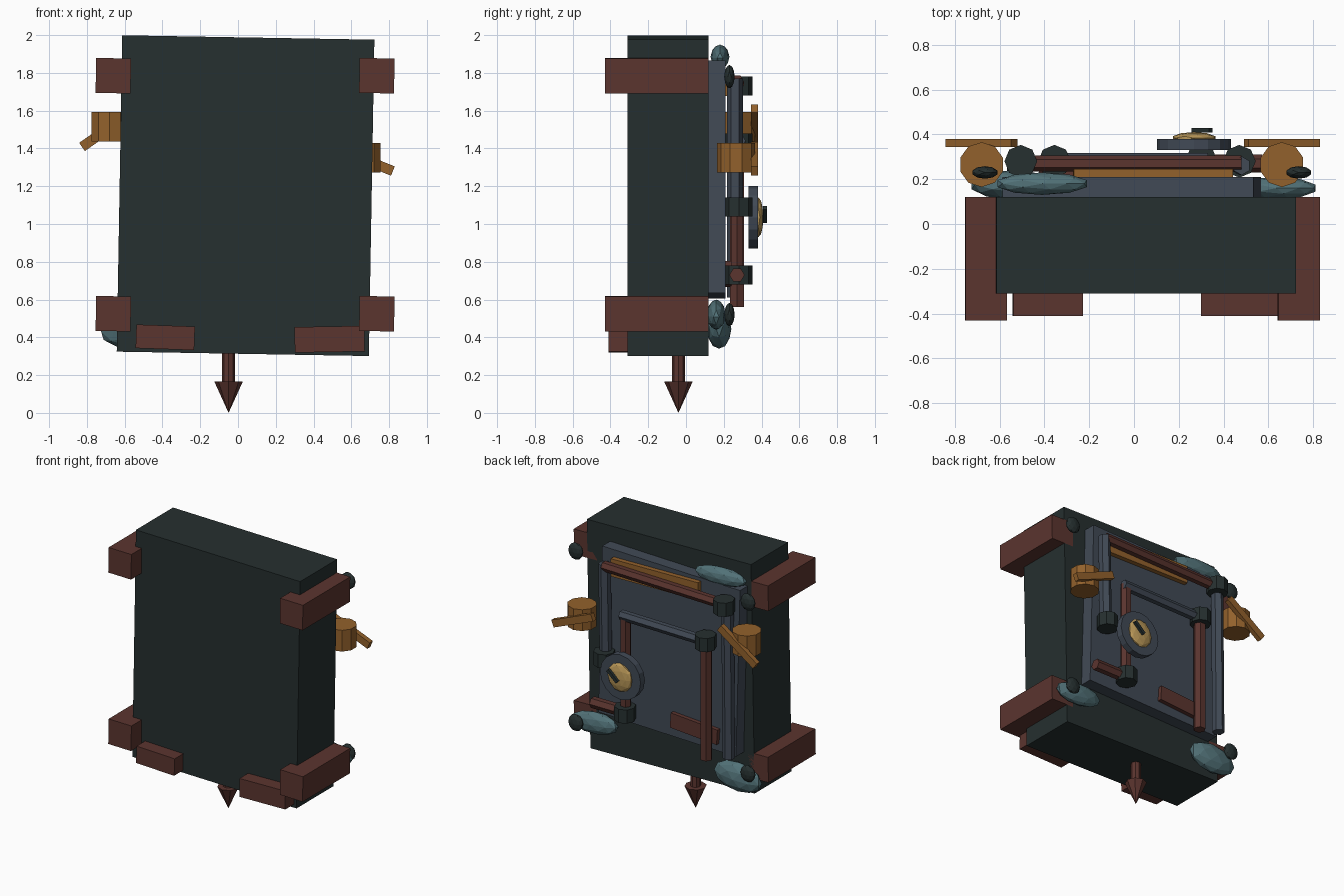
import bpy, bmesh, math
from mathutils import Vector, Matrix

cube = bpy.data.objects.get("Cube")
if cube:
    bpy.data.objects.remove(cube, do_unlink=True)


def material(name, rgb):
    m = bpy.data.materials.new(name)
    m.use_nodes = True
    color = (*rgb, 1)
    m.diffuse_color = color
    bsdf = next(n for n in m.node_tree.nodes if n.type == 'BSDF_PRINCIPLED')
    bsdf.inputs["Base Color"].default_value = color
    return m


DARK = material("dark_iron", (.019, .029, .029))
BROWN = material("rust_brown", (.105, .035, .028))
SLATE = material("slate_metal", (.053, .068, .092))
AMBER = material("amber_copper", (.29, .12, .025))
BRASS = material("pale_brass", (.50, .32, .10))
TEAL = material("teal_patina", (.085, .17, .19))


def finish(name, bm, mat):
    mesh = bpy.data.meshes.new(name)
    bm.to_mesh(mesh)
    bm.free()
    mesh.materials.append(mat)
    ob = bpy.data.objects.new(name, mesh)
    bpy.context.scene.collection.objects.link(ob)
    return ob


def box(name, center, size, mat, tilt=0):
    """Box turned by tilt degrees about the front-to-back axis."""
    bm = bmesh.new()
    bmesh.ops.create_cube(bm, size=1)
    bm.transform(Matrix.Translation(center) @ Matrix.Rotation(math.radians(tilt), 4, 'Y')
                 @ Matrix.Diagonal((*size, 1)))
    return finish(name, bm, mat)


def rod(name, a, b, r1, mat, sides=6, r2=None):
    """Cylinder or cone between two points."""
    a, b = Vector(a), Vector(b)
    bm = bmesh.new()
    bmesh.ops.create_cone(bm, cap_ends=True, segments=sides, radius1=r1,
                          radius2=r1 if r2 is None else r2, depth=(b - a).length)
    turn = Vector((0, 0, 1)).rotation_difference(b - a).to_matrix().to_4x4()
    bm.transform(Matrix.Translation((a + b) / 2) @ turn)
    return finish(name, bm, mat)


def blob(name, center, radii, mat, detail=2, tilt=0):
    bm = bmesh.new()
    bmesh.ops.create_icosphere(bm, subdivisions=detail, radius=1)
    bm.transform(Matrix.Translation(center) @ Matrix.Rotation(math.radians(tilt), 4, 'Y')
                 @ Matrix.Diagonal((*radii, 1)))
    return finish(name, bm, mat)


# Main slab and raised back panel
box("body", (.04, -.095, 1.15), (1.335, .43, 1.675), DARK, 1)
box("back_panel", (-.01, .16, 1.235), (1.12, .10, 1.23), SLATE, -1.5)

# Corner brackets with rounded bolts
for side, x, bolt_x in (("right", -.66, -.665), ("left", .735, .735)):
    for level, z, bolt_z in (("lower", .525, .52), ("upper", 1.785, 1.78)):
        box(f"{level}_{side}_bracket", (x, -.155, z), (.185, .55, .185), BROWN, 1)
        blob(f"{level}_{side}_bolt", (bolt_x, .23, bolt_z), (.058, .028, .062), DARK)

# Front strips along the lower edge
box("right_front_strip", (-.385, -.35, .40), (.31, .12, .125), BROWN, 2)
box("left_front_strip", (.485, -.35, .39), (.37, .12, .135), BROWN, -1)

# Pointed spike underneath
rod("spike_shaft", (-.05, -.04, .15), (-.05, -.04, .4), .035, BROWN, 8)
rod("spike_tip", (-.05, -.04, 0), (-.05, -.04, .165), 0, BROWN, 8, .075)

# Flat plates on the back panel
box("amber_plate", (.085, .225, 1.75), (.71, .04, .13), AMBER, 1)
box("brown_plate", (-.23, .22, .735), (.38, .04, .11), BROWN, -4)

# Pipe runs
for name, a, b, r, mat in (
        ("upper_pipe", (.48, .27, 1.755), (-.51, .27, 1.735), .036, BROWN),
        ("outer_left_pipe", (.48, .26, 1.77), (.47, .26, 1.09), .042, SLATE),
        ("outer_right_pipe", (-.52, .26, 1.73), (-.53, .26, .61), .042, SLATE),
        ("inner_upper_pipe", (.33, .28, 1.44), (-.35, .28, 1.43), .036, SLATE),
        ("inner_left_pipe", (.30, .27, 1.45), (.30, .27, .73), .038, BROWN),
        ("inner_right_pipe", (-.355, .27, 1.43), (-.355, .27, .56), .042, BROWN),
        ("lower_pipe", (.30, .27, .73), (.57, .27, .73), .040, BROWN)):
    rod(name, a, b, r, mat)

# Pipe joints
for name, x, z in (("outer_left_joint", .47, 1.09), ("outer_right_joint", -.505, 1.73),
                   ("inner_right_joint", -.355, 1.43), ("inner_left_joint", .30, .73)):
    rod(name, (x, .28, z - .05), (x, .28, z + .05), .073, DARK, 8)

# Pressure gauge
gx, gz = .268, 1.035
rod("gauge_rim", (gx, .33, gz), (gx, .38, gz), .165, SLATE, 16)
blob("gauge_face", (gx, .383, gz), (.10, .027, .105), BRASS)
box("gauge_needle", (gx + .035, .418, gz + .015), (.105, .02, .024), DARK, -42)

# Valves with lever handles
for side, x, z, length, tilt in (("right", -.68, 1.515, .356, -35), ("left", .66, 1.35, .345, 22)):
    rod(f"{side}_valve", (x, .265, z - .078), (x, .265, z + .078), .10, AMBER, 10)
    box(f"{side}_lever", (x, .362, z - .005), (length, .036, .053), AMBER, tilt)

# Patina lumps
blob("upper_patina", (-.41, .18, 1.885), (.21, .05, .065), TEAL, 2, 2)
blob("lower_right_patina", (-.545, .175, .445), (.19, .065, .105), TEAL, 2, -4)
blob("lower_left_patina", (.63, .16, .52), (.19, .05, .08), TEAL, 2, 4)
